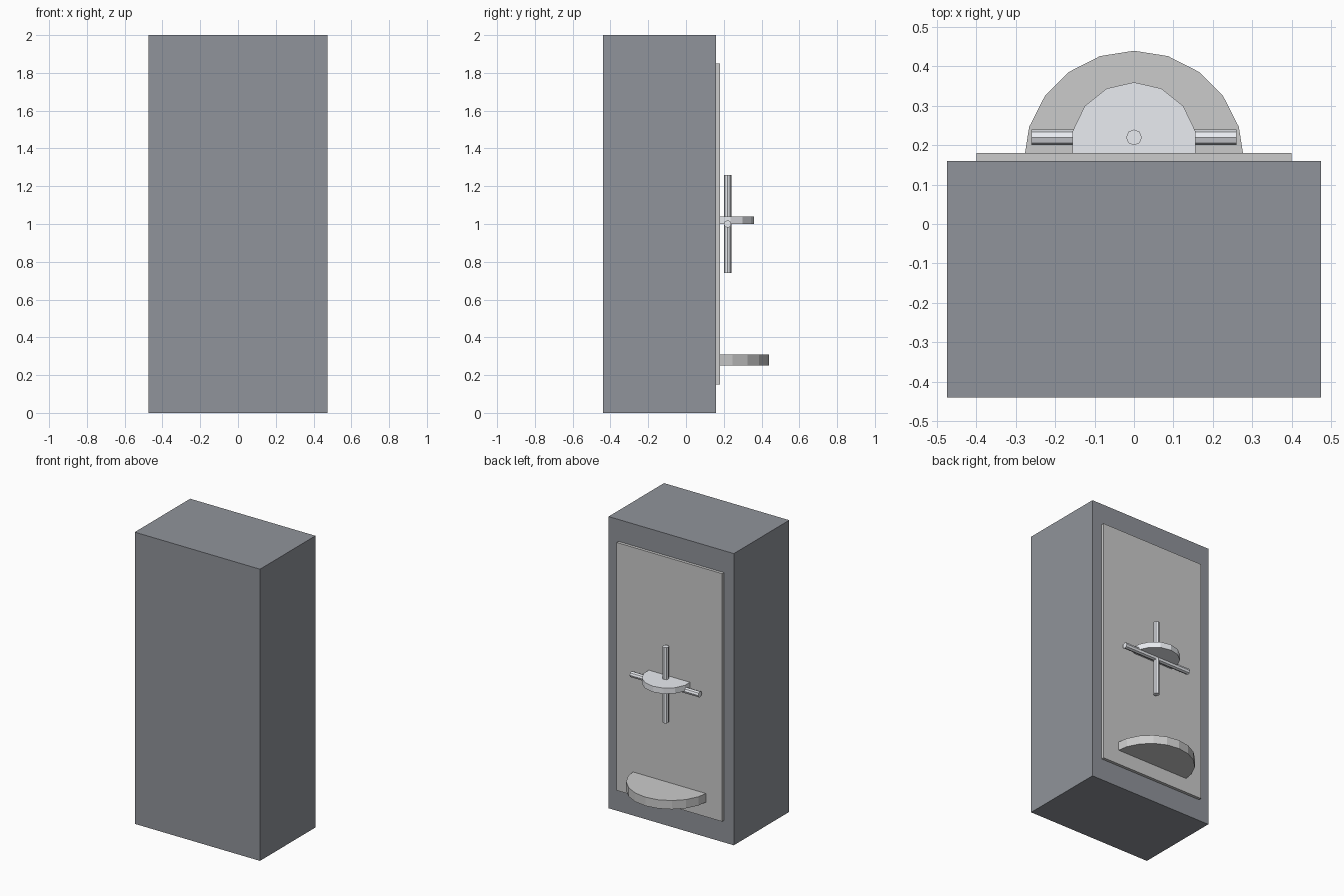
import bpy
from math import pi

if "Cube" in bpy.data.objects:
    bpy.data.objects.remove(bpy.data.objects["Cube"])


def paint(obj, mat):
    obj.data.materials.append(mat)


def material(name, rgb):
    mat = bpy.data.materials.new(name)
    mat.diffuse_color = (*rgb, 1)
    mat.use_nodes = True
    mat.node_tree.nodes["Principled BSDF"].inputs["Base Color"].default_value = mat.diffuse_color
    return mat


def box(name, size, centre, mat):
    bpy.ops.mesh.primitive_cube_add(size=1, location=centre)
    obj = bpy.context.object
    obj.name = name
    obj.scale = size
    bpy.ops.object.transform_apply(location=False, rotation=False, scale=True)
    paint(obj, mat)


def cylinder(name, sides, radius, depth, centre, mat, rotation=(0, 0, 0)):
    bpy.ops.mesh.primitive_cylinder_add(vertices=sides, radius=radius, depth=depth,
                                        location=centre, rotation=rotation)
    obj = bpy.context.object
    obj.name = name
    paint(obj, mat)


dark = material("dark_steel", (0.28, 0.295, 0.325))
grey = material("plain_grey", (0.72, 0.72, 0.73))
bright = material("bright_metal", (0.82, 0.84, 0.88))

# Cabinet body and raised door panel on the +y side
box("cabinet_body", (0.95, 0.60, 2.0), (0, -0.14, 1.0), dark)
box("door_panel", (0.80, 0.02, 1.70), (0, 0.17, 1.0), grey)

# Half-round ledge and handle hub, each a disc sunk into the door
cylinder("lower_ledge", 20, 0.28, 0.06, (0, 0.16, 0.28), grey)
cylinder("handle_hub", 14, 0.16, 0.04, (0, 0.20, 1.02), bright)

# Crossed handle bars
for name, rotation in (("vertical_bar", (0, 0, 0)), ("horizontal_bar", (0, pi / 2, 0))):
    cylinder(name, 8, 0.02, 0.52, (0, 0.22, 1.0), bright, rotation)
